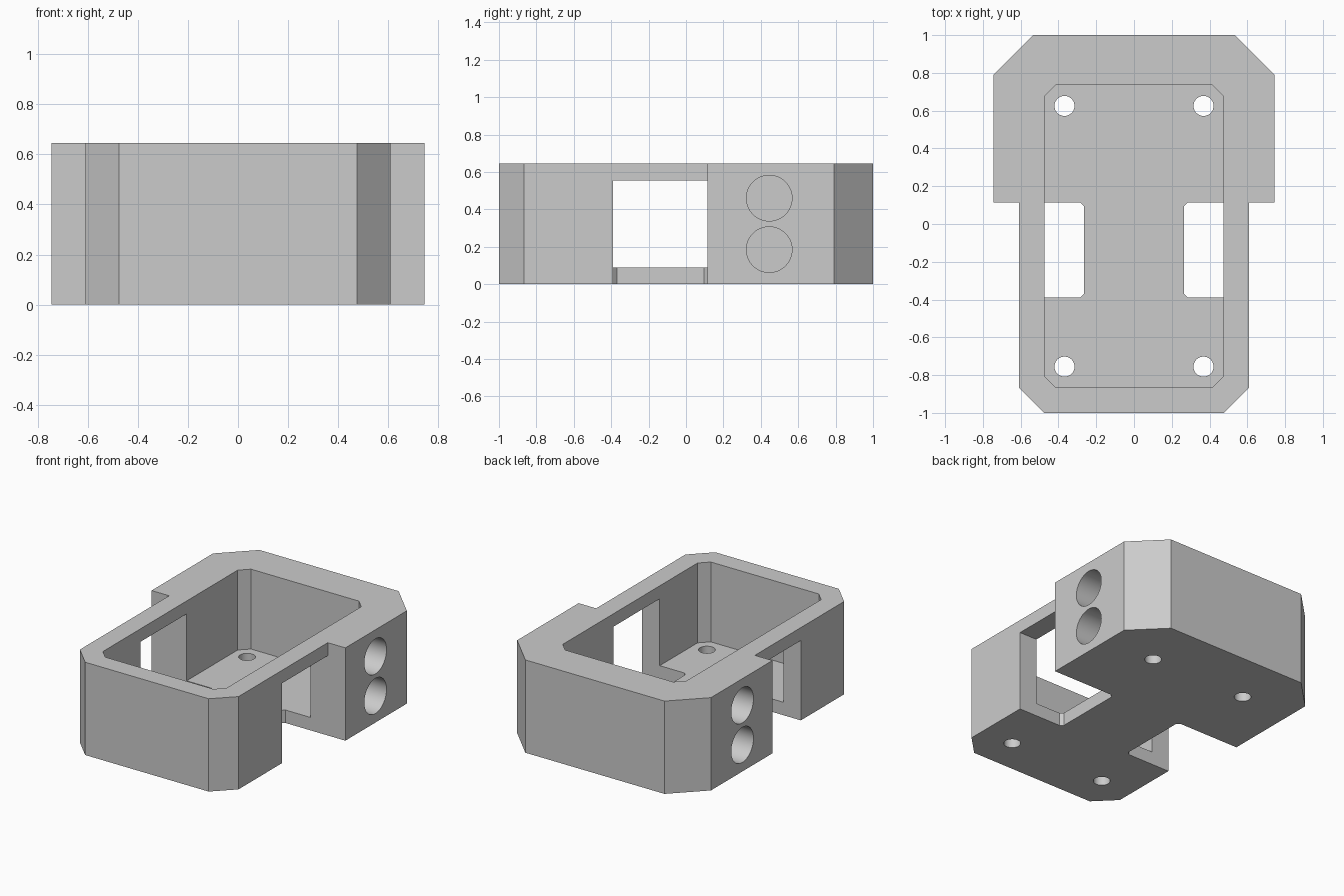
import bpy
import bmesh
from math import radians
from mathutils import Matrix, Vector

if "Cube" in bpy.data.objects:
    bpy.data.objects.remove(bpy.data.objects["Cube"])

HEIGHT, FLOOR, WINDOW_TOP = 0.645, 0.09, 0.555

grey = bpy.data.materials.new("plain_grey")
grey.use_nodes = True
grey.diffuse_color = (0.6, 0.6, 0.6, 1)
grey.node_tree.nodes["Principled BSDF"].inputs["Base Color"].default_value = (0.6, 0.6, 0.6, 1)


def finish(bm, name):
    bmesh.ops.recalc_face_normals(bm, faces=bm.faces)
    mesh = bpy.data.meshes.new(name)
    bm.to_mesh(mesh)
    bm.free()
    obj = bpy.data.objects.new(name, mesh)
    obj.data.materials.append(grey)
    bpy.context.collection.objects.link(obj)
    return obj


def prism(name, outline, bottom, top):
    """Extrude a flat outline upwards."""
    bm = bmesh.new()
    face = bm.faces.new([bm.verts.new((x, y, bottom)) for x, y in outline])
    side = bmesh.ops.extrude_face_region(bm, geom=[face])["geom"]
    bmesh.ops.translate(bm, vec=(0, 0, top - bottom),
                        verts=[v for v in side if isinstance(v, bmesh.types.BMVert)])
    return finish(bm, name)


def drill(name, centre, radius, depth, axis):
    bm = bmesh.new()
    turn = Vector((0, 0, 1)).rotation_difference(Vector(axis)).to_matrix().to_4x4()
    bmesh.ops.create_cone(bm, cap_ends=True, segments=64, radius1=radius, radius2=radius,
                          depth=depth, matrix=Matrix.Translation(centre) @ turn)
    return finish(bm, name)


def mirrored(half):
    """Complete a right-hand outline with its mirror image."""
    return half + [(-x, y) for x, y in reversed(half)]


# Outer shell: narrow front, wide back, chamfered corners
body = prism("housing", mirrored([
    (0.475, -1), (0.61, -0.865), (0.61, 0.115),
    (0.745, 0.115), (0.745, 0.79), (0.535, 1)]), 0, HEIGHT)

# Inner cavity above the floor
cutters = [prism("cavity_cutter", mirrored([
    (0.415, -0.865), (0.475, -0.805), (0.475, 0.675), (0.415, 0.735)]), FLOOR, 1)]

for s in (-1, 1):
    # Side window that also notches the floor
    cutters.append(prism("window_cutter", [(s * x, y) for x, y in (
        (0.9, -0.39), (0.285, -0.39), (0.265, -0.37),
        (0.265, 0.095), (0.285, 0.115), (0.9, 0.115))], -0.2, WINDOW_TOP))
    # Two blind round sockets in the wide part
    for z in (0.185, 0.46):
        cutters.append(drill("socket_cutter", (s * 0.745, 0.445, z), 0.122, 0.4, (1, 0, 0)))
    # Screw holes through the floor
    for y in (-0.755, 0.625):
        cutters.append(drill("screw_hole_cutter", (s * 0.368, y, 0), 0.053, 0.4, (0, 0, 1)))

bpy.context.view_layer.objects.active = body
body.select_set(True)
for cutter in cutters:
    cut = body.modifiers.new(cutter.name, "BOOLEAN")
    cut.operation = "DIFFERENCE"
    cut.solver = "EXACT"
    cut.object = cutter
    bpy.ops.object.modifier_apply(modifier=cut.name)
    bpy.data.objects.remove(cutter)

bpy.ops.object.shade_smooth_by_angle(angle=radians(30))
